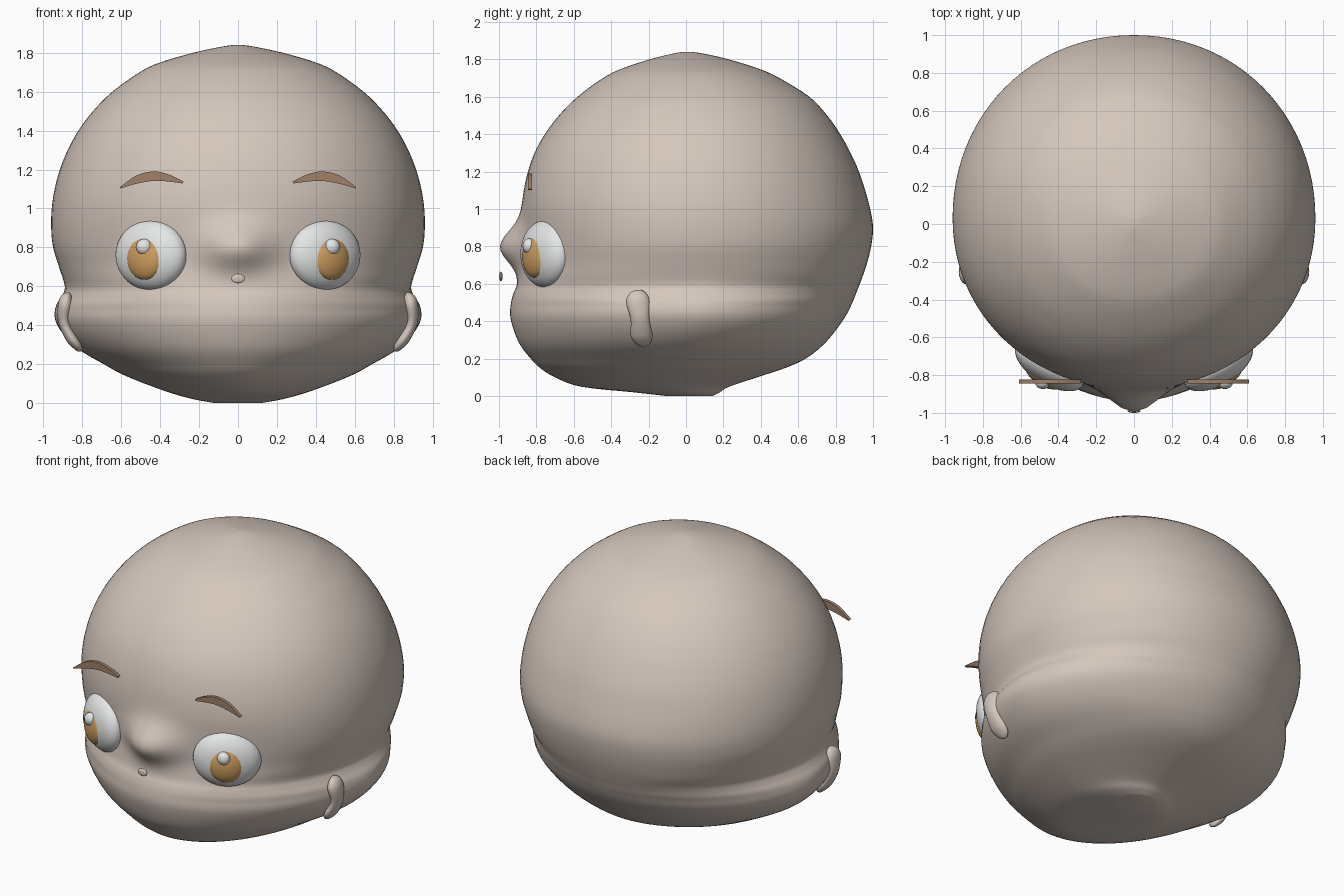
import bpy, bmesh, math
from mathutils import Vector

if "Cube" in bpy.data.objects:
    bpy.data.objects.remove(bpy.data.objects["Cube"], do_unlink=True)


def material(name, rgb):
    m = bpy.data.materials.new(name)
    m.use_nodes = True
    m.diffuse_color = (*rgb, 1)
    m.node_tree.nodes["Principled BSDF"].inputs["Base Color"].default_value = (*rgb, 1)
    return m


SKIN = material("skin", (0.66, 0.57, 0.505))
WHITE = material("eye_white", (0.78, 0.79, 0.79))
AMBER = material("iris_amber", (0.62, 0.345, 0.115))
BROWN = material("brow_brown", (0.35, 0.215, 0.14))


def finish(name, bm, mat, smooth=True):
    bmesh.ops.recalc_face_normals(bm, faces=bm.faces)
    mesh = bpy.data.meshes.new(name)
    bm.to_mesh(mesh)
    bm.free()
    mesh.materials.append(mat)
    for p in mesh.polygons:
        p.use_smooth = smooth
    ob = bpy.data.objects.new(name, mesh)
    bpy.context.collection.objects.link(ob)
    return ob


def ellipsoid(name, loc, radii, mat, turn=0.0, segments=32):
    bm = bmesh.new()
    bmesh.ops.create_uvsphere(bm, u_segments=segments, v_segments=segments // 2, radius=1)
    ob = finish(name, bm, mat)
    ob.location, ob.scale = loc, radii
    ob.rotation_euler.z = turn
    return ob


def spline(points, steps):
    """Smooth path through the points (Catmull-Rom)."""
    pts = [Vector(p) for p in points]
    pts = [pts[0]] + pts + [pts[-1]]
    out = []
    for a, b, c, d in zip(pts, pts[1:], pts[2:], pts[3:]):
        for k in range(steps):
            t = k / steps
            out.append(0.5 * (2 * b + (c - a) * t + (2 * a - 5 * b + 4 * c - d) * t ** 2
                              + (3 * b - a - 3 * c + d) * t ** 3))
    return out + [pts[-1]]


def skin_rings(bm, rings):
    """Bridge equal rings of vertices and cap both ends."""
    count = len(rings[0])
    for low, high in zip(rings, rings[1:]):
        for i in range(count):
            j = (i + 1) % count
            bm.faces.new((low[i], low[j], high[j], high[i]))
    bm.faces.new(rings[0])
    bm.faces.new(rings[-1])


def signed_power(value, power):
    return math.copysign(abs(value) ** power, value)


# Head: stacked oval rings given as (height, front y, back y, half width)
RINGS = [
    (0, -.10, .14, .12), (.02, -.28, .18, .23), (.05, -.56, .23, .34),
    (.10, -.70, .38, .48), (.15, -.78, .53, .60), (.20, -.83, .64, .69),
    (.27, -.885, .73, .81), (.35, -.92, .80, .895), (.43, -.94, .855, .94),
    (.50, -.935, .89, .935), (.55, -.92, .91, .905), (.60, -.895, .93, .89),
    (.70, -.868, .965, .92), (.80, -.865, .99, .95), (.90, -.872, 1, .96),
    (1.0, -.876, .985, .957), (1.1, -.867, .958, .942), (1.2, -.845, .925, .915),
    (1.3, -.81, .88, .875), (1.4, -.755, .825, .82), (1.5, -.68, .755, .745),
    (1.6, -.58, .66, .645), (1.7, -.445, .50, .505), (1.75, -.345, .39, .40),
    (1.8, -.195, .23, .23), (1.83, -.075, .10, .09), (1.84, -.02, .03, .025),
]
SIDES = 96
bm = bmesh.new()
loops = []
for z, front, back, half in spline(RINGS, 4):
    # the jaw is more pointed than the skull; the widest point settles near the middle
    settle = min(1, z / 0.4)
    middle = (front + back) / 2 * (1 - settle) + 0.03 * settle
    power = 2 / (1.85 + 0.2 * min(1, max(0, (z - 0.48) / 0.16)))
    loop = []
    for i in range(SIDES):
        a = math.tau * i / SIDES
        x = half * signed_power(math.sin(a), power)
        reach = signed_power(math.cos(a), power)
        y = middle + reach * (front - middle if reach > 0 else middle - back)
        if y < 0:  # nose bump
            y -= 0.13 * math.exp(-(x / 0.165) ** 2 - ((z - 0.795) / 0.12) ** 2)
        loop.append(bm.verts.new((x, y, z)))
    loops.append(loop)
skin_rings(bm, loops)
finish("head", bm, SKIN)

# Small bead under the nose
ellipsoid("mouth_bead", (0, -0.99, 0.64), (0.035, 0.01, 0.025), SKIN, segments=16)

# Brow outline in the front plane, upper edge then lower edge
BROW_TOP = [(.28, 1.138), (.35, 1.172), (.43, 1.19), (.52, 1.17), (.608, 1.108)]
BROW_LOW = [(.603, 1.103), (.52, 1.127), (.43, 1.142), (.35, 1.137), (.285, 1.128)]

for side, s in (("left", 1), ("right", -1)):
    # Eye: flattened ball lying along the face, with iris and glint
    turn = s * math.radians(31)
    ellipsoid(side + "_eye", (s * .447, -.75, .76), (.205, .10, .18), WHITE, turn)
    ellipsoid(side + "_iris", (s * .478, -.807, .745), (.106, .05, .112), AMBER, turn)
    ellipsoid(side + "_glint", (s * .482, -.838, .802), (.042, .036, .042), WHITE, 0, 16)

    # Eyebrow: thin extruded arc
    bm = bmesh.new()
    outline = spline(BROW_TOP, 4) + spline(BROW_LOW, 4)
    face = bm.faces.new([bm.verts.new((s * x, -.845, z)) for x, z in outline])
    ext = bmesh.ops.extrude_face_region(bm, geom=[face])
    moved = [v for v in ext["geom"] if isinstance(v, bmesh.types.BMVert)]
    bmesh.ops.translate(bm, verts=moved, vec=(0, 0.022, 0))
    finish(side + "_eyebrow", bm, BROWN, smooth=False)

    # Ear: rounded tube, slim in the middle, as (x, y, z, radius)
    path = spline([(.875, -.255, .568, .015), (.883, -.257, .548, .046), (.888, -.256, .50, .064),
                   (.892, -.245, .41, .051), (.85, -.238, .325, .058),
                   (.825, -.233, .285, .042), (.815, -.23, .265, .014)], 5)
    bm = bmesh.new()
    rings = [[bm.verts.new((s * (x + .6 * r * math.cos(math.tau * i / 20)),
                            y + r * math.sin(math.tau * i / 20), z)) for i in range(20)]
             for x, y, z, r in path]
    skin_rings(bm, rings)
    finish(side + "_ear", bm, SKIN)
